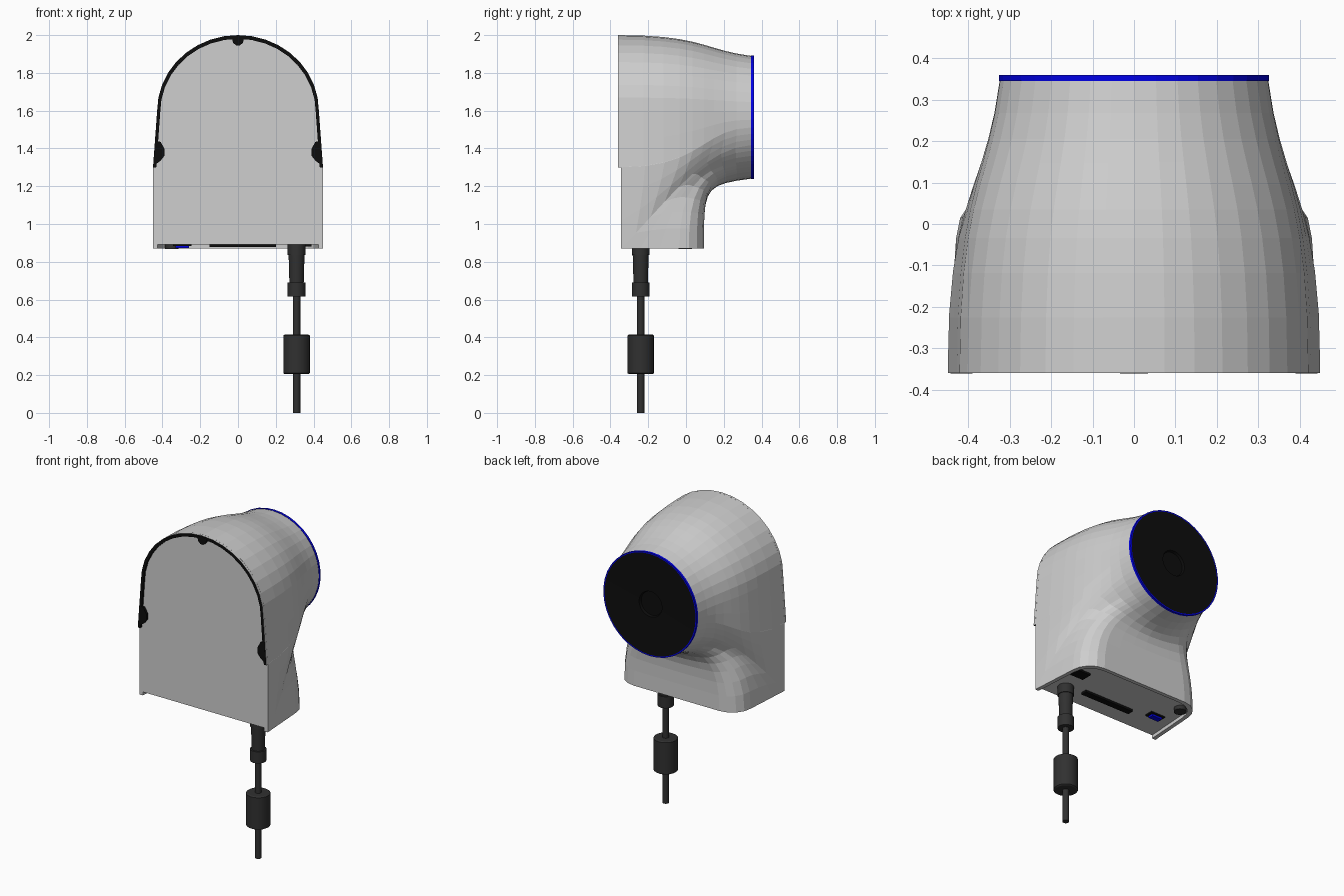
import bpy, bmesh, math
from mathutils import Vector

if "Cube" in bpy.data.objects:
    bpy.data.objects.remove(bpy.data.objects["Cube"])


def mat(name, r, g, b):
    m = bpy.data.materials.new(name)
    m.diffuse_color = (r, g, b, 1)
    m.use_nodes = True
    m.node_tree.nodes["Principled BSDF"].inputs["Base Color"].default_value = m.diffuse_color
    return m


GREY = mat("shell_grey", 0.62, 0.62, 0.62)
BLACK = mat("black", 0.004, 0.004, 0.004)
CABLE = mat("cable_charcoal", 0.03, 0.03, 0.03)
BLUE = mat("blue", 0.0, 0.0, 0.8)


def make(name, verts, faces, material):
    me = bpy.data.meshes.new(name)
    me.from_pydata([tuple(v) for v in verts], [], faces)
    me.materials.append(material)
    bm = bmesh.new()
    bm.from_mesh(me)
    bmesh.ops.remove_doubles(bm, verts=bm.verts, dist=1e-5)
    bmesh.ops.recalc_face_normals(bm, faces=bm.faces)
    bm.to_mesh(me)
    bm.free()
    ob = bpy.data.objects.new(name, me)
    bpy.context.collection.objects.link(ob)
    return ob


def loft(name, rings, material, closed=True, caps=(False, False)):
    n = len(rings[0])
    verts = [v for r in rings for v in r]
    faces = []
    for k in range(len(rings) - 1):
        for i in range(n if closed else n - 1):
            j = (i + 1) % n
            faces.append((k * n + i, k * n + j, (k + 1) * n + j, (k + 1) * n + i))
    if caps[0]:
        faces.append(tuple(range(n)))
    if caps[1]:
        faces.append(tuple(range((len(rings) - 1) * n, len(rings) * n)))
    return make(name, verts, faces, material)


def lathe(name, x, y, profile, material, n=24):
    rings = [[(x + r * math.cos(2 * math.pi * i / n), y + r * math.sin(2 * math.pi * i / n), z)
              for i in range(n)] for r, z in profile]
    ob = loft(name, rings, material, caps=(True, True))
    bpy.context.view_layer.objects.active = ob
    ob.select_set(True)
    bpy.ops.object.shade_smooth_by_angle()
    ob.select_set(False)
    return ob


def prism(name, pts, y0, y1, material):
    """Outline in x-z, extruded along y."""
    return loft(name, [[(x, y, z) for x, z in pts] for y in (y0, y1)], material, caps=(True, True))


def box(name, x0, x1, y0, y1, z0, z1, material):
    return prism(name, [(x0, z0), (x1, z0), (x1, z1), (x0, z1)], y0, y1, material)


CZ, R, BOT, FRONT, LIP = 1.565, 0.325, 0.87, -0.345, -0.36

# Right half of the shell: (neck angle, edge point, leaving direction, handle length)
half = []


def span(a0, a1, n, point, phi0, phi1, l0, l1, last=False):
    for i in range(n + (1 if last else 0)):
        t = i / n
        half.append((a0 + (a1 - a0) * t, Vector(point(t)), phi0 + (phi1 - phi0) * t, l0 + (l1 - l0) * t))


def corner(t):
    a = math.radians(90 - 90 * t)
    return (0.30 + 0.13 * math.cos(a), -0.035 + 0.13 * math.sin(a), BOT)


def arch(t):
    a = math.radians(90 * t)
    return (0.428 * math.cos(a), LIP, 1.6 + 0.4 * math.sin(a))


span(-90, -62, 3, lambda t: (0.30 * t, 0.095, BOT), 0, 0, .32, .32)
span(-62, -45, 4, corner, 0, 0, .32, .35)
span(-45, -27, 3, lambda t: (0.43 + 0.02 * t, -0.035 - 0.31 * t, BOT), 0, 45, .35, .35)
n_bottom = len(half) + 1
span(-27, -10, 3, lambda t: (0.45, FRONT, BOT + 0.43 * t), 45, 90, .35, .43, True)
n_lip = len(half)
span(-9.5, 5, 2, lambda t: (0.45 - 0.022 * t, LIP, 1.3 + 0.3 * t), 90, 90, .45, .45)
span(5, 90, 9, arch, 90, 90, .45, .45, True)


def mirrored(pts):
    """Right half (centre to centre) -> full loop."""
    return list(pts) + [Vector((-p[0], p[1], p[2])) for p in reversed(pts[1:-1])]


def neck(a, r, y):
    a = math.radians(a)
    return Vector((r * math.cos(a), y, CZ + r * math.sin(a)))


def bezier(h, t):
    a, p3, phi, ln = h
    p0 = neck(a, R, 0.345)
    c1 = neck(a, R * 1.1, 0.09)
    phi = math.radians(phi)
    c2 = p3 + Vector((0, math.sin(phi), math.cos(phi))) * ln
    s = 1 - t
    return p0 * s**3 + c1 * 3 * s * s * t + c2 * 3 * s * t * t + p3 * t**3


# Shell: round neck blending into the arched front and the rounded base
loft("shell", [mirrored([bezier(h, k / 9) for h in half]) for k in range(10)], GREY)

# Base rim with recessed underside, open at the front
base = [h[1] for h in half[:n_bottom]]
base = [Vector((-p.x, p.y, p.z)) for p in reversed(base[1:])] + base
inner = [Vector((p.x * 0.945, (p.y - FRONT) * 0.945 + FRONT, BOT)) for p in base]
upper = [p + Vector((0, 0, 0.022)) for p in inner]
loft("base_rim", [base, inner, upper], GREY, closed=False)
make("underside", upper, [tuple(range(len(upper)))], GREY)

# Flat front panel
edge = [(0.425, 0.892), (0.425, BOT)] + [(h[1].x, h[1].z) for h in half[n_bottom - 1:]]
edge += [(-x, z) for x, z in reversed(edge[:-1])]
make("front_panel", [(x, FRONT, z) for x, z in edge], [tuple(range(len(edge)))], GREY)

# Black seal behind the arched lip
lip = [h[1] for h in half[n_lip:]]
lip = lip + [Vector((-p.x, p.y, p.z)) for p in reversed(lip[:-1])]
ins = [Vector((p.x * 0.962, LIP, 1.3 + (p.z - 1.3) * 0.972)) for p in lip]
back = [Vector((p.x, FRONT, p.z)) for p in ins]
loft("front_seal", [lip, ins, back], BLACK, closed=False)

# Clips on the seal
for side, s in (("right", 1), ("left", -1)):
    prism("clip_" + side, [(s * x, z) for x, z in
          ((.444, 1.31), (.41, 1.335), (.39, 1.36), (.39, 1.40), (.41, 1.435), (.437, 1.44))],
          -0.361, FRONT, BLACK)
prism("clip_top", [(-.034, 1.99), (.034, 1.99), (.026, 1.96), (.01, 1.945), (-.01, 1.945), (-.026, 1.96)],
      -0.361, FRONT, BLACK)

# Blue ring and black lens disc with a shallow centre recess
angles = [h[0] for h in half]


def circle(r, y):
    return mirrored([neck(a, r, y) for a in angles])


loft("blue_ring", [circle(R, .345), circle(R + .002, .345), circle(R + .002, .36), circle(R - .006, .36)], BLUE)
loft("lens_disc", [circle(R - .006, .36), circle(.08, .355), circle(.075, .34)], BLACK, caps=(False, True))

# Cable with plug and cylindrical choke
CX, CY = 0.31, -0.24
lathe("plug", CX, CY, [(.047, .9), (.047, .835), (.042, .835), (.038, .69), (.047, .69), (.047, .617)], CABLE)
lathe("cable", CX, CY, [(.02, .65), (.02, 0)], CABLE, 16)
lathe("cable_choke", CX, CY, [(.062, .415), (.07, .41), (.07, .21), (.062, .205)], CABLE)

# Ports on the underside
box("long_slot", -.15, .20, -.23, -.19, .878, .893, BLACK)
box("blue_port", -.33, -.26, -.18, -.145, .872, .893, BLUE)
box("blue_port_frame", -.345, -.245, -.19, -.135, .884, .893, BLACK)
box("side_socket", .30, .39, -.10, -.03, .880, .893, BLACK)
lathe("round_button", -.35, -.005, [(.036, .893), (.036, .868)], CABLE)
